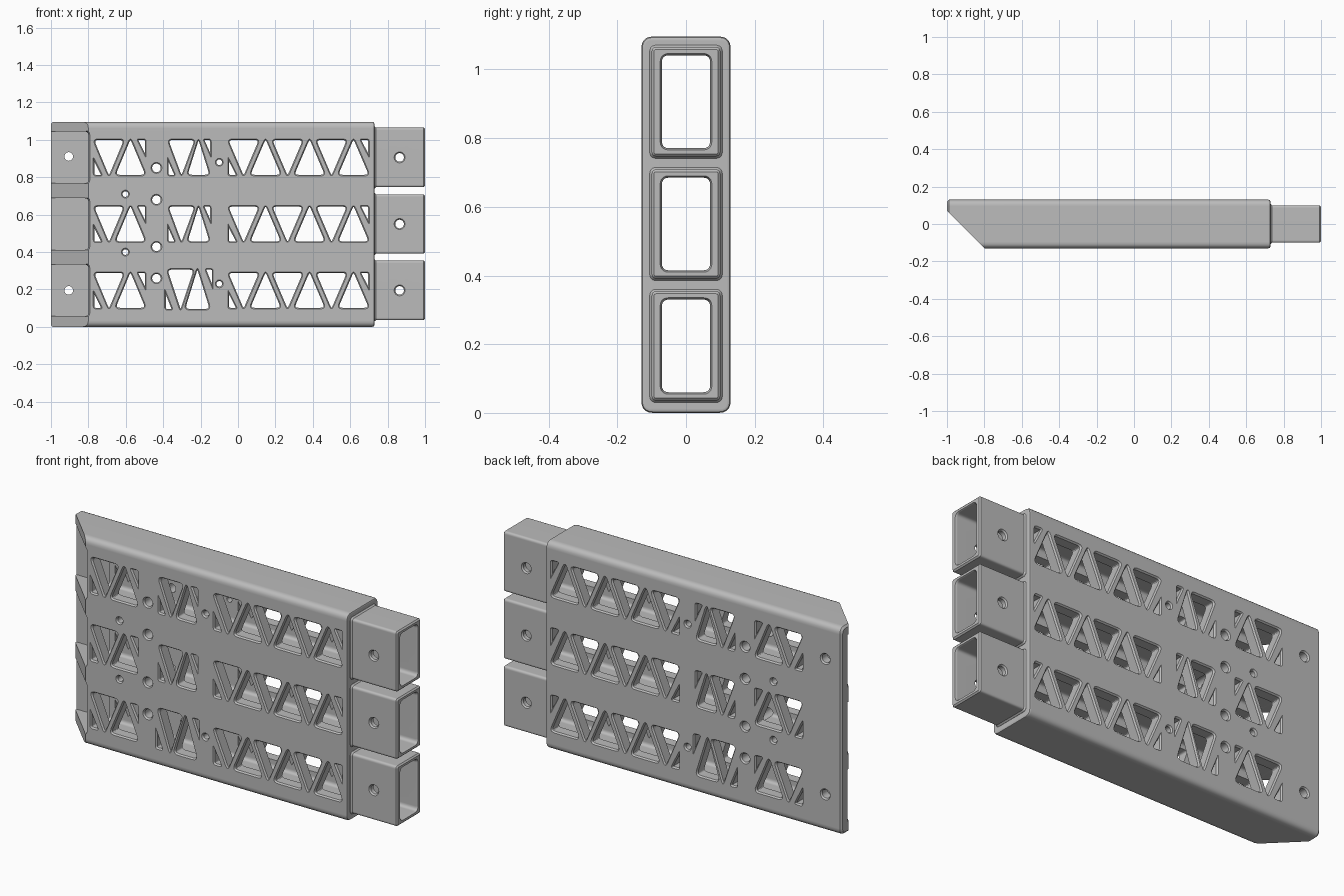
import bpy, bmesh, math
from mathutils import Vector

old = bpy.data.objects.get("Cube")
if old:
    bpy.data.objects.remove(old, do_unlink=True)

grey = bpy.data.materials.new("plain_grey")
grey.use_nodes = True
colour = (0.5, 0.5, 0.5, 1)
grey.diffuse_color = colour
grey.node_tree.nodes["Principled BSDF"].inputs["Base Color"].default_value = colour

ROWS = (0.195, 0.55, 0.906)   # heights of the three channels
WALL, TUBE = 0.13, 0.1        # half depths of body and tubes


def rounded(corners, cut, steps=5):
    """Polygon with each corner replaced by a small curve."""
    pts = [Vector(c) for c in corners]
    out = []
    for i, p in enumerate(pts):
        a = p + (pts[i - 1] - p).normalized() * cut
        b = p + (pts[(i + 1) % len(pts)] - p).normalized() * cut
        for k in range(steps + 1):
            t = k / steps
            out.append(a * (1 - t) ** 2 + p * 2 * t * (1 - t) + b * t * t)
    return out


def rect(hu, hv, v=0, cut=0.02):
    return rounded([(-hu, v - hv), (hu, v - hv), (hu, v + hv), (-hu, v + hv)], cut)


def circle(u, v, r, n=24):
    return [Vector((u + r * math.cos(k * math.tau / n), v + r * math.sin(k * math.tau / n)))
            for k in range(n)]


def loft(bm, outline, rings, axis):
    """Sweep a counter-clockwise outline along x or y; each ring is (place, outward offset)."""
    n = len(outline)
    loops = []
    for t, d in rings:
        loop = []
        for i, p in enumerate(outline):
            tan = (outline[(i + 1) % n] - outline[i - 1]).normalized()
            q = p + Vector((tan.y, -tan.x)) * d
            loop.append(bm.verts.new((t, q.x, q.y) if axis == "x" else (q.x, t, q.y)))
        loops.append(loop)
    for a, b in zip(loops, loops[1:]):
        for i in range(n):
            j = (i + 1) % n
            bm.faces.new((a[i], a[j], b[j], b[i]))
    bm.faces.new(list(reversed(loops[0])))
    bm.faces.new(loops[-1])


def hole(bm, outline, half):
    """Through hole along y with chamfered rims."""
    side = [(half + 0.03, 0), (half + 0.001, 0), (half - 0.008, -0.007)]
    rings = [(-t, d) for t, d in side] + [(t, d) for t, d in reversed(side)]
    loft(bm, outline, rings, "y")


def finish(bm, name):
    bmesh.ops.recalc_face_normals(bm, faces=bm.faces[:])
    me = bpy.data.meshes.new(name)
    bm.to_mesh(me)
    bm.free()
    ob = bpy.data.objects.new(name, me)
    bpy.context.collection.objects.link(ob)
    me.materials.append(grey)
    return ob


def carve(ob, cutters):
    bpy.ops.object.select_all(action="DESELECT")
    ob.select_set(True)
    bpy.context.view_layer.objects.active = ob
    for c in cutters:
        m = ob.modifiers.new("cut", "BOOLEAN")
        m.operation, m.solver, m.object = "DIFFERENCE", "EXACT", c
        m.use_self = True
        bpy.ops.object.modifier_apply(modifier=m.name)
    bpy.ops.object.shade_smooth_by_angle(angle=math.radians(30))
    w = ob.modifiers.new("even_shading", "WEIGHTED_NORMAL")
    w.keep_sharp = True


def truss(bm, left, right, centres, halves, z, h=0.1):
    """Row of alternating triangles closed by a small triangle at each end."""
    for k, x in enumerate(centres):
        s = 1 if k % 2 else -1   # half a turn flips the triangle
        w = s * halves[k % 2]
        tri = [(x - w, z - s * h), (x + w, z - s * h), (x, z + s * h * 1.15)]
        hole(bm, rounded(tri, 0.035), WALL)
    for x, s in ((left, 1), (right, -1)):
        w = s * halves[0] * 0.6
        tri = [(x, z - s * h), (x + w, z - s * h), (x, z + s * h * 0.08)]
        hole(bm, rounded(tri, 0.016), WALL)


# Cutters
bm = bmesh.new()
for z in ROWS:
    loft(bm, rect(0.07, 0.135, z), [(-1.2, 0), (0.99, 0), (1.001, 0.006), (1.1, 0.006)], "x")
channels = finish(bm, "channel_cutter")

bm = bmesh.new()
for z in ROWS:
    pocket = rounded([(-1.1, z - 0.138), (-0.8, z - 0.138), (-0.8, z + 0.138), (-1.1, z + 0.138)], 0.02)
    loft(bm, pocket, [(-0.2, 0.008), (-0.13, 0.008), (-0.11, 0), (0.078, 0)], "y")
pockets = finish(bm, "pocket_cutter")

bm = bmesh.new()
for i, z in enumerate(ROWS):
    truss(bm, -0.775, -0.49, (-0.69, -0.575), (0.09, 0.09), z)
    truss(bm, -0.055, 0.703, [0.03 + 0.1175 * k for k in range(6)], (0.092, 0.092), z)
    if i == 0:
        truss(bm, -0.393, -0.132, (-0.307, -0.217), (0.08, 0.075), z + 0.006, 0.112)
    else:
        truss(bm, -0.378, -0.142, (-0.302, -0.211), (0.08, 0.068), z)
for x, z, r in ((-0.436, 0.85, 0.03), (-0.436, 0.68, 0.03), (-0.436, 0.428, 0.03), (-0.436, 0.26, 0.03),
                (-0.602, 0.71, 0.022), (-0.602, 0.4, 0.022), (-0.1, 0.88, 0.022), (-0.1, 0.23, 0.022),
                (-0.905, 0.911, 0.03), (-0.905, 0.195, 0.03)):
    hole(bm, circle(x, z, r), WALL)
windows = finish(bm, "window_cutter")

bm = bmesh.new()
for z in ROWS:
    hole(bm, circle(0.864, z, 0.03), TUBE)
pin_holes = finish(bm, "pin_hole_cutter")

# Body: rounded block with a slanted left end
bm = bmesh.new()
loft(bm, rect(WALL, 0.548, 0.548, 0.035),
     [(-1, -0.01), (-0.99, 0), (0.718, 0), (0.726, -0.003), (0.73, -0.011)], "x")
bmesh.ops.bisect_plane(bm, geom=bm.verts[:] + bm.edges[:] + bm.faces[:], plane_co=(-0.8, -WALL, 0),
                       plane_no=(-1, -1, 0), clear_outer=True)
bmesh.ops.edgeloop_fill(bm, edges=[e for e in bm.edges if e.is_boundary])
body = finish(bm, "body")
carve(body, [channels, pockets, windows])

# Three open tubes on the right end
for z, label in zip(ROWS, ("lower", "middle", "upper")):
    bm = bmesh.new()
    loft(bm, rect(TUBE, 0.159, z, 0.014),
         [(0.715, 0.006), (0.731, 0.006), (0.739, 0), (0.993, 0), (1, -0.007)], "x")
    tube = finish(bm, label + "_tube")
    carve(tube, [channels, pin_holes])

for c in (channels, pockets, windows, pin_holes):
    bpy.data.objects.remove(c, do_unlink=True)
